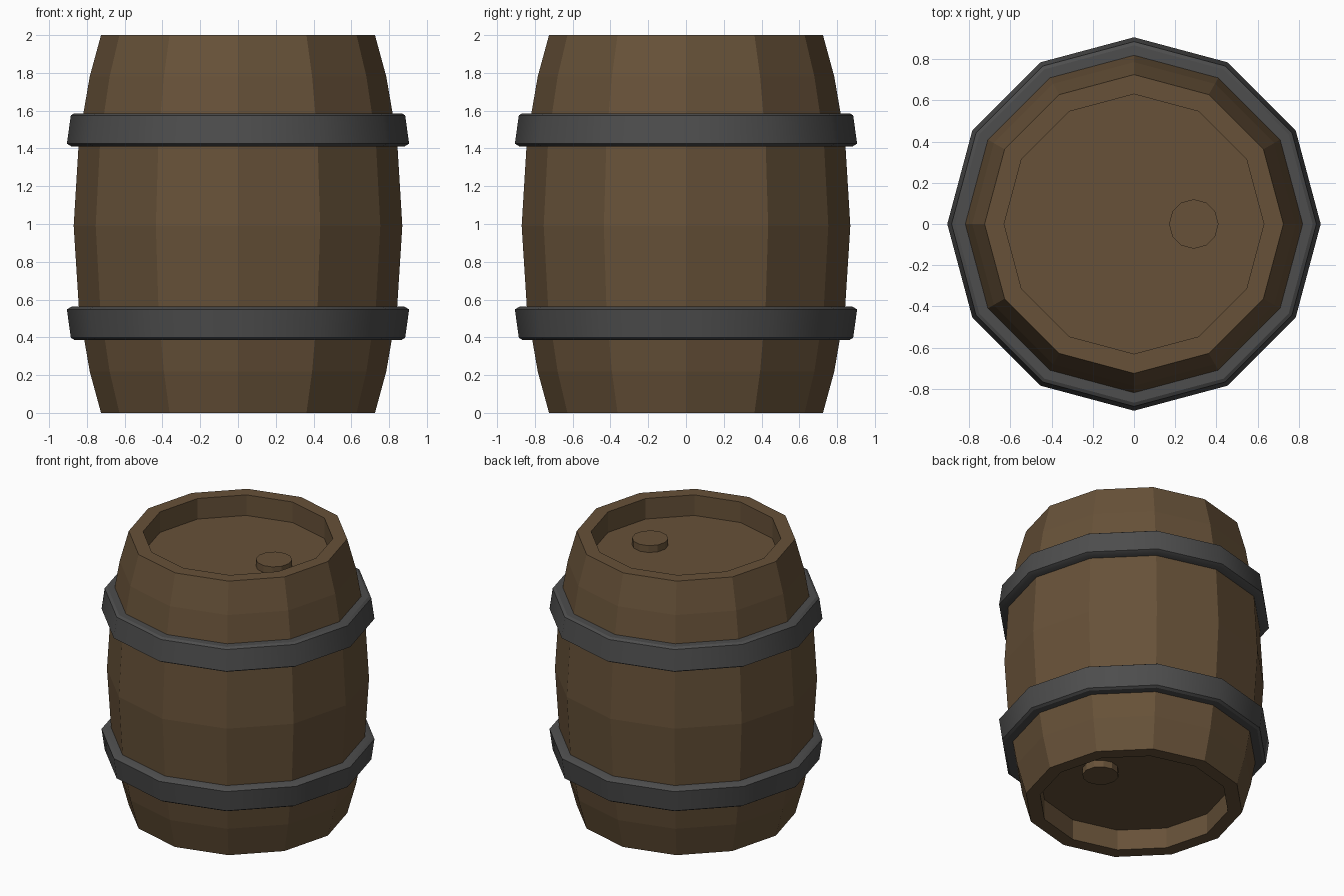
import bpy, bmesh, math

if "Cube" in bpy.data.objects:
    bpy.data.objects.remove(bpy.data.objects["Cube"])

SIDES = 12


def material(name, rgb):
    m = bpy.data.materials.new(name)
    m.diffuse_color = (*rgb, 1)
    m.use_nodes = True
    m.node_tree.nodes["Principled BSDF"].inputs["Base Color"].default_value = m.diffuse_color
    return m


wood = material("brown wood", (0.135, 0.083, 0.04))
iron = material("dark iron", (0.075, 0.075, 0.075))


def lathe(name, profile, mat, closed=False, centre=(0, 0), smooth=False):
    """Revolve (radius, z) points; closed joins last to first, open ends are capped."""
    bm = bmesh.new()
    rings = []
    for r, z in profile:
        rings.append([bm.verts.new((centre[0] + r * math.cos(a), centre[1] + r * math.sin(a), z))
                      for a in (2 * math.pi * i / SIDES for i in range(SIDES))])
    pairs = list(zip(rings, rings[1:]))
    if closed:
        pairs.append((rings[-1], rings[0]))
    for lo, hi in pairs:
        for i in range(SIDES):
            j = (i + 1) % SIDES
            bm.faces.new((lo[i], lo[j], hi[j], hi[i]))
    if not closed:
        bm.faces.new(rings[0])
        bm.faces.new(rings[-1])
    bmesh.ops.recalc_face_normals(bm, faces=bm.faces)
    me = bpy.data.meshes.new(name)
    bm.to_mesh(me)
    bm.free()
    me.materials.append(mat)
    ob = bpy.data.objects.new(name, me)
    bpy.context.collection.objects.link(ob)
    if smooth:
        bpy.ops.object.select_all(action='DESELECT')
        ob.select_set(True)
        bpy.context.view_layer.objects.active = ob
        bpy.ops.object.shade_smooth_by_angle(angle=math.radians(32))
    return ob


# Barrel body with a recessed lid at both ends
half = [(0.63, 0.15), (0.63, 0), (0.725, 0), (0.785, 0.22), (0.842, 0.55)]
body = half + [(0.87, 0.99)] + [(r, 2 - z) for r, z in reversed(half)]
lathe("barrel_body", body, wood)

# Hoops, each flaring towards the middle of the barrel
hoop = [(0.78, -0.088), (0.88, -0.088), (0.906, -0.073),
        (0.885, 0.077), (0.867, 0.088), (0.78, 0.088)]
for name, z0, s in (("upper_hoop", 1.498, 1), ("lower_hoop", 0.475, -1)):
    lathe(name, [(r, z0 + s * z) for r, z in hoop], iron, closed=True, smooth=True)

# Bungs on both lids
lathe("top_bung", [(0.12, 1.84), (0.12, 1.9)], wood, centre=(0.29, 0))
lathe("bottom_bung", [(0.12, 0.1), (0.12, 0.16)], wood, centre=(0.29, 0))
